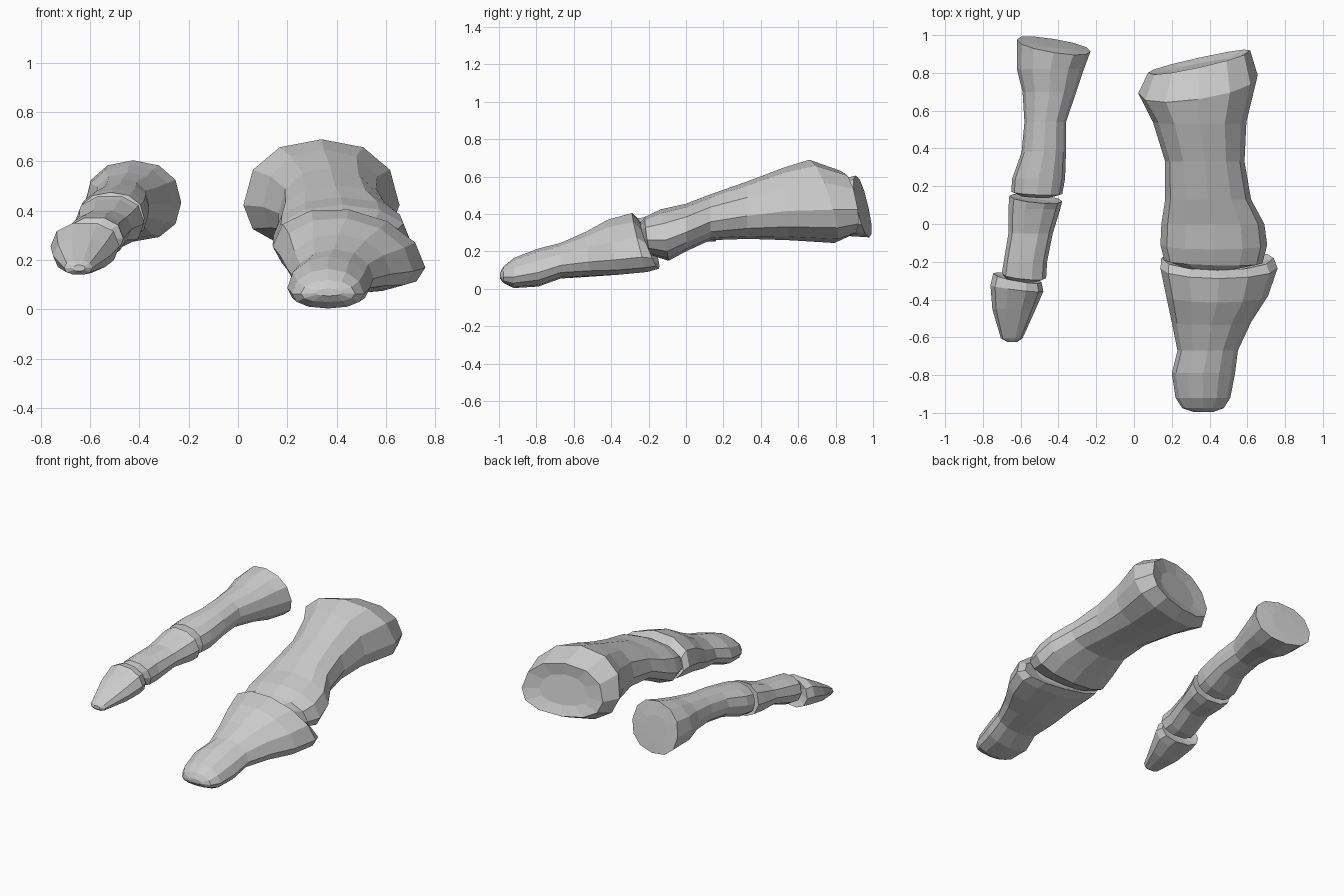
import bpy, bmesh
from math import cos, sin, tau, copysign


def superpoint(a, e):
    c, s = cos(a), sin(a)
    return copysign(abs(c) ** e, c), copysign(abs(s) ** e, s)


def bone(name, stations, sides=12, e_top=0.9, e_low=0.88, belly=0.48):
    """Loft rings (y, x0, x1, z0, z1, tilt, yaw, roll) from front to back.
    belly is the height (0..1) at which each ring is widest."""
    bm = bmesh.new()
    rings = []
    for st in stations:
        y, x0, x1, z0, z1, tilt, yaw, roll = (tuple(st) + (0, 0, 0))[:8]
        zc = z0 + (z1 - z0) * belly
        ring = []
        for i in range(sides):
            a = tau * i / sides
            c, s = superpoint(a, e_top if sin(a) > 0 else e_low)
            dx = c * (x1 - x0) / 2
            dz = s * ((z1 - zc) if s > 0 else (zc - z0))
            ring.append(bm.verts.new(((x0 + x1) / 2 + dx,
                                      y + tilt * dz + yaw * dx,
                                      zc + dz + roll * dx)))
        rings.append(ring)
    for a, b in zip(rings, rings[1:]):
        for i in range(sides):
            j = (i + 1) % sides
            bm.faces.new((a[i], a[j], b[j], b[i]))
    bm.faces.new(rings[0][::-1])
    bm.faces.new(rings[-1])
    bmesh.ops.recalc_face_normals(bm, faces=bm.faces)
    mesh = bpy.data.meshes.new(name)
    bm.to_mesh(mesh)
    bm.free()
    obj = bpy.data.objects.new(name, mesh)
    bpy.context.collection.objects.link(obj)
    return obj


# Big toe: rounded tip, narrow waist, flared and tilted base with a hollow joint
bone("big_toe_end_bone", [
    (-0.995, 0.315, 0.42, 0.055, 0.085),
    (-0.975, 0.255, 0.475, 0.03, 0.12),
    (-0.92, 0.22, 0.51, 0.004, 0.165),
    (-0.79, 0.20, 0.535, 0.012, 0.215),
    (-0.67, 0.23, 0.55, 0.055, 0.245),
    (-0.52, 0.20, 0.62, 0.065, 0.305, -0.1, 0, -0.05),
    (-0.38, 0.17, 0.71, 0.08, 0.37, -0.2, 0, -0.12),
    (-0.235, 0.14, 0.76, 0.10, 0.405, -0.28, 0, -0.14),
    (-0.18, 0.145, 0.74, 0.12, 0.35, -0.45, 0, -0.14),
    (-0.215, 0.26, 0.62, 0.17, 0.31, -0.4, 0, -0.10),
], e_top=1.0, belly=0.37)

# Big toe: knuckle head, waisted shaft, large skewed base
bone("big_toe_base_bone", [
    (-0.23, 0.27, 0.56, 0.22, 0.35, -0.2),
    (-0.20, 0.16, 0.68, 0.18, 0.385, -0.15, -0.03),
    (-0.11, 0.14, 0.705, 0.15, 0.425, -0.15),
    (0.00, 0.145, 0.69, 0.20, 0.455),
    (0.13, 0.165, 0.62, 0.26, 0.505),
    (0.33, 0.165, 0.585, 0.267, 0.575),
    (0.54, 0.10, 0.595, 0.26, 0.65, -0.05),
    (0.74, 0.022, 0.655, 0.245, 0.69, -0.3, 0.15),
    (0.86, 0.075, 0.615, 0.285, 0.63, -0.15, 0.22),
    (0.84, 0.19, 0.51, 0.35, 0.55, -0.15, 0.2),
], belly=0.40)

# Small toe: wedge-shaped end bone
bone("small_toe_end_bone", [
    (-0.625, -0.67, -0.62, 0.155, 0.18),
    (-0.605, -0.705, -0.59, 0.14, 0.20),
    (-0.45, -0.75, -0.52, 0.145, 0.295),
    (-0.34, -0.76, -0.48, 0.165, 0.355, -0.1, -0.12),
    (-0.285, -0.745, -0.49, 0.175, 0.35, -0.2, -0.18),
    (-0.30, -0.68, -0.55, 0.22, 0.31, -0.2, -0.15),
], sides=10)

# Small toe: short spool-shaped middle bone
bone("small_toe_middle_bone", [
    (-0.305, -0.66, -0.51, 0.24, 0.34, -0.1),
    (-0.275, -0.70, -0.465, 0.205, 0.375, -0.2, -0.1),
    (-0.20, -0.69, -0.46, 0.205, 0.39),
    (-0.05, -0.665, -0.43, 0.255, 0.405),
    (0.08, -0.665, -0.39, 0.245, 0.45),
    (0.135, -0.66, -0.38, 0.25, 0.465, -0.2, -0.1),
    (0.125, -0.59, -0.45, 0.31, 0.41, -0.15, -0.1),
], sides=10)

# Small toe: long base bone flaring to a round back face
bone("small_toe_base_bone", [
    (0.145, -0.60, -0.44, 0.31, 0.43, -0.1, -0.05),
    (0.165, -0.65, -0.38, 0.27, 0.475, -0.1, -0.05),
    (0.24, -0.645, -0.365, 0.275, 0.49),
    (0.38, -0.595, -0.36, 0.315, 0.51),
    (0.54, -0.58, -0.36, 0.33, 0.53),
    (0.70, -0.59, -0.305, 0.315, 0.555),
    (0.82, -0.62, -0.265, 0.285, 0.585),
    (0.945, -0.62, -0.23, 0.275, 0.605, -0.22, -0.16),
    (0.95, -0.52, -0.34, 0.36, 0.52, -0.2, -0.14),
])
